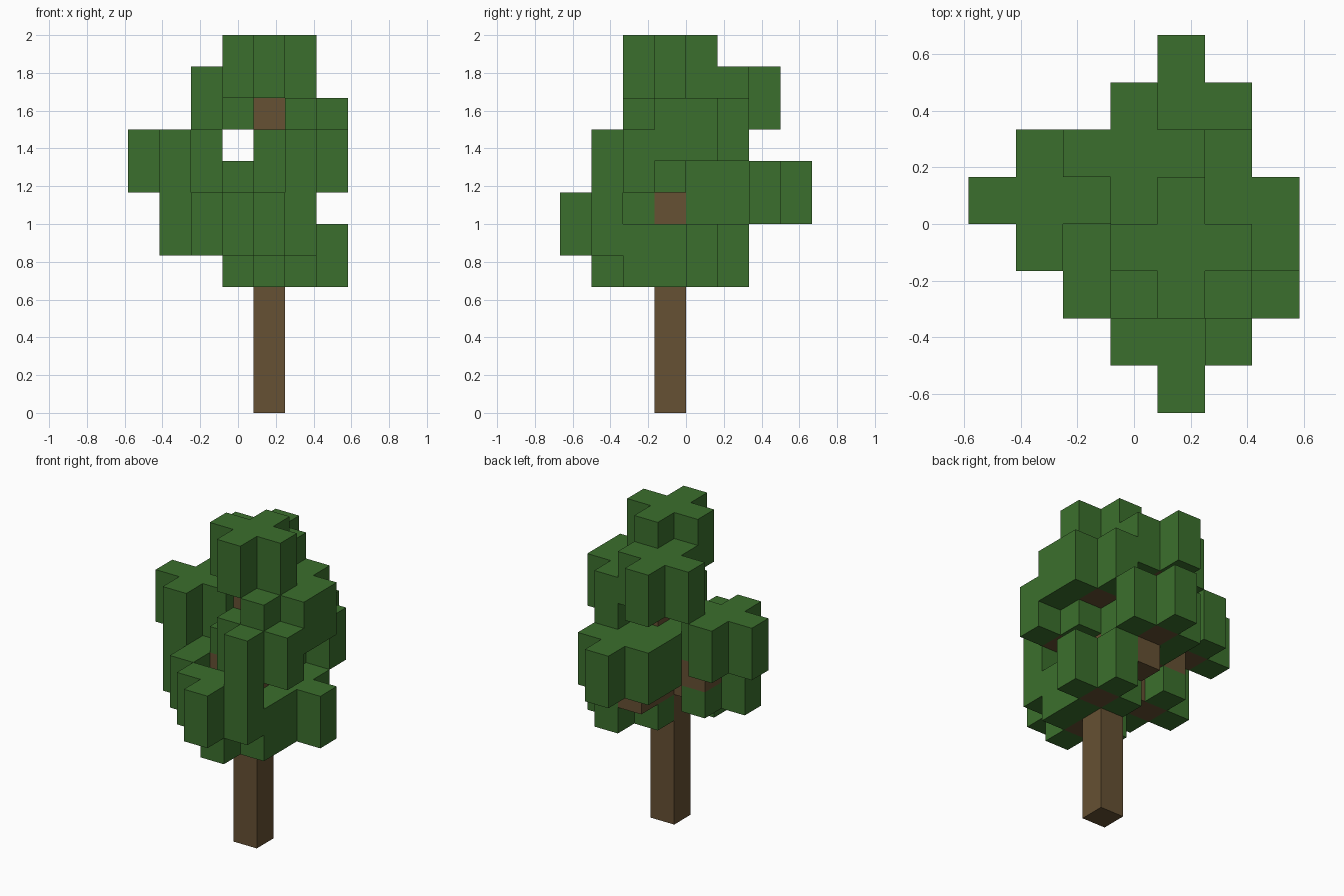
import bpy, bmesh, math
from mathutils import Vector

cube = bpy.data.objects.get("Cube")
if cube:
    bpy.data.objects.remove(cube, do_unlink=True)

CELL = 1 / 6
ORIGIN = Vector((-3.5, -4, 0)) * CELL
SIDES = [Vector(d) for d in ((1, 0, 0), (-1, 0, 0), (0, 1, 0),
                             (0, -1, 0), (0, 0, 1), (0, 0, -1))]


def material(name, rgb):
    mat = bpy.data.materials.new(name)
    mat.use_nodes = True
    color = (*rgb, 1)
    mat.diffuse_color = color
    mat.node_tree.nodes["Principled BSDF"].inputs["Base Color"].default_value = color
    return mat


def build_blocks(name, cells, solid, mat):
    """Skin a set of grid cells, leaving out the faces between touching cells."""
    bm = bmesh.new()
    for cell in cells:
        middle = Vector(cell) + Vector((0.5, 0.5, 0.5))
        for n in SIDES:
            if tuple(int(a + b) for a, b in zip(cell, n)) in solid:
                continue
            u = Vector((n.y, n.z, n.x))
            v = n.cross(u)
            corners = [middle + (n + a * u + b * v) / 2
                       for a, b in ((-1, -1), (1, -1), (1, 1), (-1, 1))]
            bm.faces.new([bm.verts.new(ORIGIN + c * CELL) for c in corners])
    bmesh.ops.remove_doubles(bm, verts=bm.verts, dist=0.001)
    bmesh.ops.dissolve_limit(bm, angle_limit=math.radians(1),
                             verts=bm.verts, edges=bm.edges)
    mesh = bpy.data.meshes.new(name)
    bm.to_mesh(mesh)
    bm.free()
    mesh.materials.append(mat)
    bpy.context.collection.objects.link(bpy.data.objects.new(name, mesh))


# Trunk column, and the branch cells that step out from it
trunk = {(4, 3, k) for k in range(11)}
branches = {(4, 4, 5), (4, 5, 5), (3, 3, 6), (2, 4, 6), (3, 3, 5), (4, 4, 8)}

# Leaf clusters: cross in plan, two cells tall, around a branch tip
tips = [(4, 3, 10), (3, 5, 9), (5, 4, 8), (5, 3, 8), (5, 2, 7), (1, 4, 7),
        (4, 6, 6), (3, 4, 6), (2, 3, 5), (4, 1, 5), (4, 2, 4), (5, 4, 4)]
leaves = set()
for i, j, k in tips:
    branches.add((i, j, k))
    for dx, dy in ((0, 0), (1, 0), (-1, 0), (0, 1), (0, -1)):
        leaves |= {(i + dx, j + dy, k), (i + dx, j + dy, k + 1)}

# Wood takes the place of leaves where they share a cell
branches -= trunk
leaves -= trunk | branches
solid = trunk | branches | leaves

bark = material("bark_brown", (0.133, 0.082, 0.033))
leaf = material("leaf_green", (0.044, 0.159, 0.026))
build_blocks("trunk", trunk, solid, bark)
build_blocks("branches", branches, solid, bark)
build_blocks("foliage", leaves, solid, leaf)
